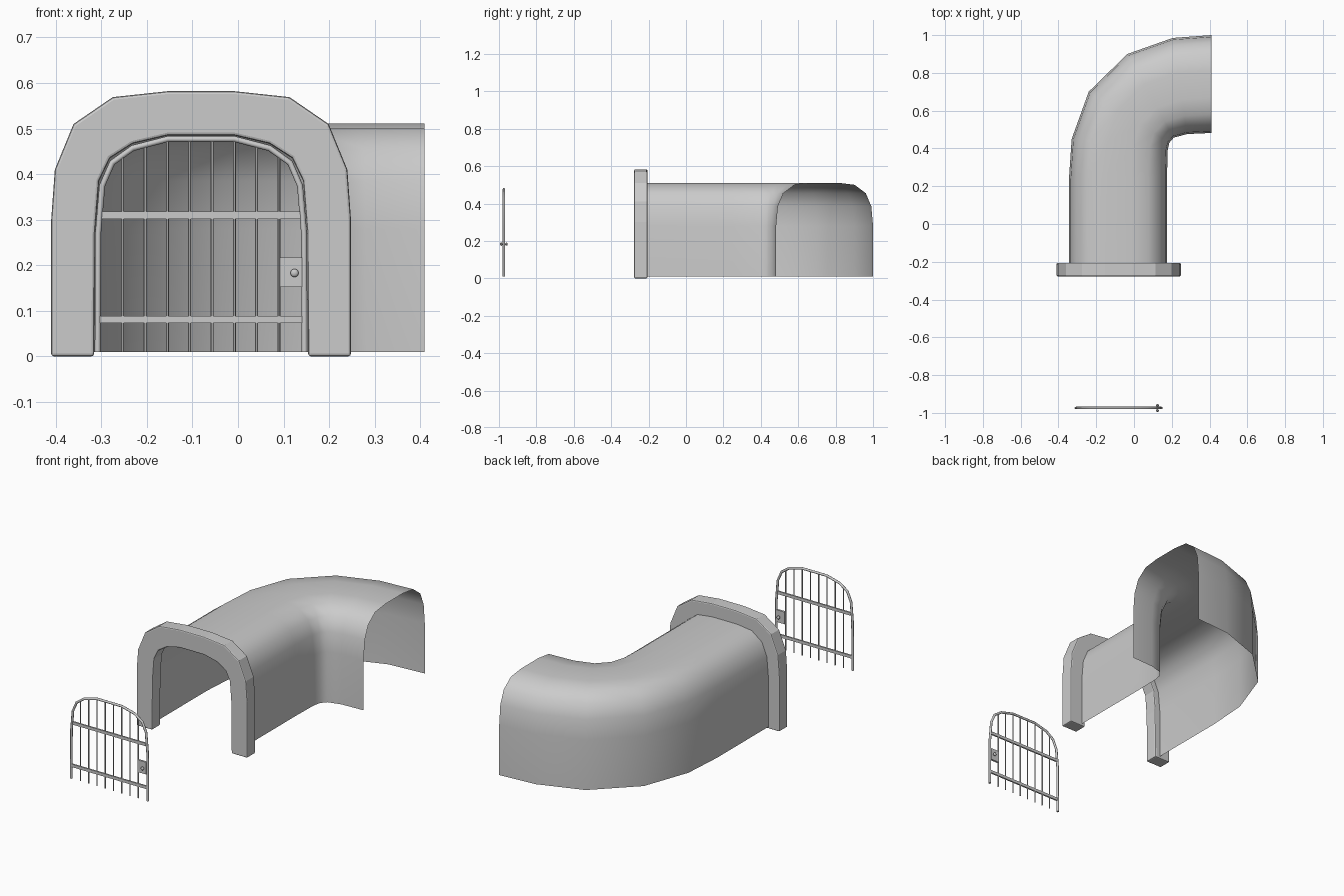
import bpy, bmesh, math
from mathutils import Vector

if "Cube" in bpy.data.objects:
    bpy.data.objects.remove(bpy.data.objects["Cube"])

CX = -0.081   # centre line of the arch and gate
GY = -0.974   # gate plane


def make(name, verts, faces, smooth=None):
    me = bpy.data.meshes.new(name)
    me.from_pydata([tuple(v) for v in verts], [], faces)
    bm = bmesh.new()
    bm.from_mesh(me)
    bmesh.ops.recalc_face_normals(bm, faces=bm.faces)
    bm.to_mesh(me)
    bm.free()
    ob = bpy.data.objects.new(name, me)
    bpy.context.collection.objects.link(ob)
    if smooth:
        bpy.ops.object.select_all(action='DESELECT')
        ob.select_set(True)
        bpy.context.view_layer.objects.active = ob
        bpy.ops.object.shade_smooth_by_angle(angle=math.radians(smooth))
    return ob


def mirrored(half):
    """Half outline (offset from centre, z), bottom to top, mirrored to a full arch."""
    return [(CX - d, z) for d, z in half] + [(CX + d, z) for d, z in reversed(half)]


def box(name, x0, x1, z0, z1, depth):
    v = [(x, GY + y, z) for x in (x0, x1) for y in (-depth / 2, depth / 2) for z in (z0, z1)]
    f = [(0, 1, 3, 2), (4, 6, 7, 5), (0, 4, 5, 1), (2, 3, 7, 6), (0, 2, 6, 4), (1, 5, 7, 3)]
    return make(name, v, f)


def tube(name, path, r, sides=8):
    """Round tube along a path in the gate plane."""
    pts = [Vector((x, GY, z)) for x, z in path]
    verts, faces = [], []
    for i, p in enumerate(pts):
        t = (pts[min(i + 1, len(pts) - 1)] - pts[max(i - 1, 0)]).normalized()
        n = Vector((t.z, 0, -t.x))
        for k in range(sides):
            a = 2 * math.pi * k / sides
            verts.append(p + n * (r * math.cos(a)) + Vector((0, r * math.sin(a), 0)))
    for i in range(len(pts) - 1):
        for k in range(sides):
            j = (k + 1) % sides
            faces.append((i * sides + k, i * sides + j, (i + 1) * sides + j, (i + 1) * sides + k))
    faces += [tuple(range(sides)), tuple(range((len(pts) - 1) * sides, len(pts) * sides))]
    return make(name, verts, faces, 50)


# Entrance arch: solid band between outer and inner outlines
outer = mirrored([(.329, 0), (.329, .30), (.321, .41), (.280, .51), (.194, .569), (.073, .582)])
inner = mirrored([(.235, 0), (.233, .27), (.224, .385), (.200, .435), (.150, .467), (.073, .485)])
n = len(outer)
verts = [(x, y, z) for y in (-.277, -.206) for line in (outer, inner) for x, z in line]
faces = []
for i in range(n - 1):
    for a, b in ((0, n), (2 * n, 3 * n), (0, 2 * n), (n, 3 * n)):
        faces.append((a + i, a + i + 1, b + i + 1, b + i))
for i in (0, n - 1):
    faces.append((i, n + i, 3 * n + i, 2 * n + i))
arch = make("entrance_arch", verts, faces)
bev = arch.modifiers.new("edge_bevel", 'BEVEL')
bev.width, bev.segments, bev.limit_method = .006, 2, 'ANGLE'
bev.angle_limit = math.radians(60)

# Tunnel: open single-walled shell swept round a quarter bend
stations = [((-.345, -.23), (.175, -.23)), ((-.345, .23), (.175, .25)),
            ((-.330, .45), (.178, .39)), ((-.240, .70), (.187, .43)),
            ((-.035, .90), (.210, .457)), ((.205, .985), (.280, .476)),
            ((.409, 1.0), (.409, .482))]
half = [(0, .01), (0, .28), (.018, .385), (.075, .455), (.19, .50), (.36, .511)]
profile = half + [(1 - t, z) for t, z in reversed(half)]
m = len(profile)
verts = [(*Vector(o).lerp(Vector(i), t), z) for o, i in stations for t, z in profile]
faces = [(s * m + k, s * m + k + 1, (s + 1) * m + k + 1, (s + 1) * m + k)
         for s in range(len(stations) - 1) for k in range(m - 1)]
make("tunnel", verts, faces, 50)

# Gate frame
gate = mirrored([(.227, .01), (.226, .27), (.217, .375), (.195, .425), (.150, .457), (.073, .477)])
tube("gate_frame", gate, .0065)


def gate_height(x):
    for (xa, za), (xb, zb) in zip(gate[1:], gate[2:]):
        if xa <= x <= xb:
            return za + (zb - za) * (x - xa) / (xb - xa)


# Upright bars
for i in range(8):
    x = -.253 + i * .049
    tube("gate_bar", [(x, .01), (x, gate_height(x))], .0032, 6)

# Cross rails and lock plate
for z in (.081, .310):
    box("gate_rail", -.304, .142, z - .008, z + .008, .008)
box("lock_plate", .092, .141, .152, .217, .011)

# Knobs on both sides of the lock, joined by a spindle
for s in (-1, 1):
    bpy.ops.mesh.primitive_uv_sphere_add(segments=12, ring_count=8, radius=.009,
                                         location=(.124, GY + s * .014, .183))
    bpy.context.object.name = "gate_knob"
    bpy.context.object.scale.y = .7
    bpy.ops.object.shade_smooth()
bpy.ops.mesh.primitive_cylinder_add(vertices=8, radius=.004, depth=.028,
                                    location=(.124, GY, .183), rotation=(math.pi / 2, 0, 0))
bpy.context.object.name = "knob_spindle"
